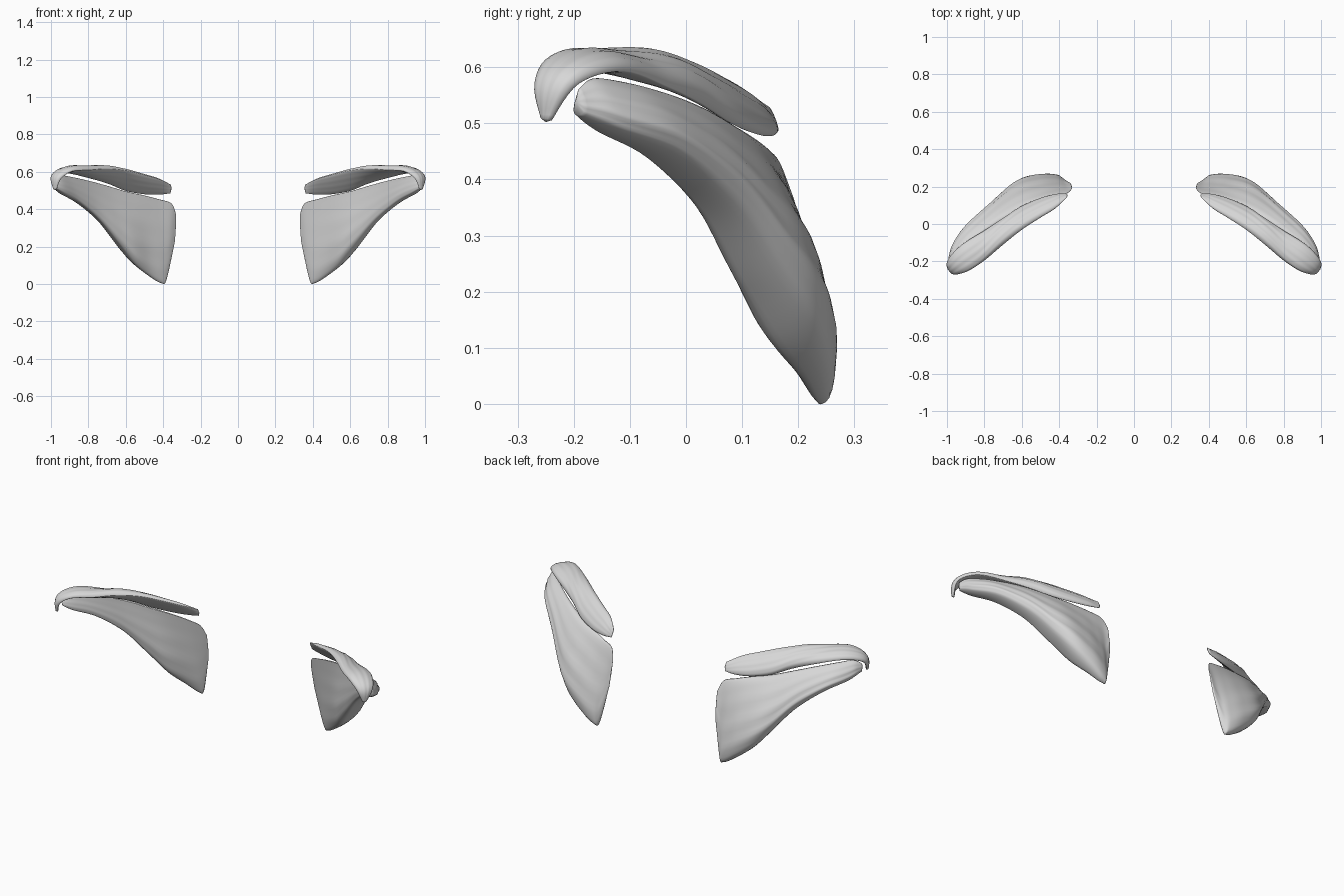
import bpy, bmesh
from math import sin, cos, pi, copysign
from mathutils import Vector

cube = bpy.data.objects.get("Cube")
if cube:
    bpy.data.objects.remove(cube, do_unlink=True)

grey = bpy.data.materials.new("muscle grey")
grey.use_nodes = True
tone = (0.68, 0.68, 0.68, 1)
grey.diffuse_color = tone
grey.node_tree.nodes["Principled BSDF"].inputs["Base Color"].default_value = tone

RING = 48    # points around a section
STEPS = 6    # sections between neighbouring stations

# Each station: upper edge xyz, lower edge xyz, bulge outward, bulge inward
UPPER = [
    (.358, .145, .53, .362, .163, .485, .006, .004),
    (.42, .085, .56, .42, .155, .478, .022, .006),
    (.50, .035, .583, .50, .132, .48, .03, .008),
    (.60, -.03, .608, .60, .087, .498, .038, .008),
    (.70, -.11, .618, .69, .03, .535, .045, .008),
    (.80, -.195, .61, .79, -.03, .565, .04, .006),
    (.885, -.25, .604, .92, -.11, .594, .032, .006),
    (.945, -.268, .565, .992, -.19, .572, .025, .005),
    (.97, -.257, .508, .985, -.24, .506, .008, .006),
]
LOWER = [
    (.331, .19, .37, .337, .215, .23, .006, 0),
    (.355, .165, .43, .382, .238, .025, .022, .006),
    (.42, .145, .452, .41, .238, .004, .042, .014),
    (.50, .115, .473, .48, .22, .045, .066, .025),
    (.60, .075, .495, .56, .175, .11, .09, .034),
    (.70, .025, .525, .635, .11, .21, .09, .022),
    (.80, -.04, .552, .74, .035, .34, .075, .014),
    (.89, -.11, .572, .85, -.06, .435, .066, .012),
    (.95, -.165, .58, .935, -.155, .485, .046, .01),
    (.985, -.192, .56, .98, -.195, .515, .015, .006),
]


def blend(a, b, c, d, t):
    """Smooth curve value between b and c."""
    return [q + t / 2 * (r - p + t * (2 * p - 5 * q + 4 * r - s + t * (3 * (q - r) + s - p)))
            for p, q, r, s in zip(a, b, c, d)]


def refine(stations):
    padded = [stations[0]] + stations + [stations[-1]]
    rows = [blend(*padded[i:i + 4], k / STEPS)
            for i in range(len(stations) - 1) for k in range(STEPS)]
    return rows + [stations[-1]]


def muscle(name, stations, side, sag):
    """Loft a muscle; sag shifts its fullness towards the lower edge."""
    rows = refine(stations)
    mids = [(Vector(r[:3]) + Vector(r[3:6])) / 2 for r in rows]
    bm = bmesh.new()
    rings = []
    last = len(rows) - 1
    for i, row in enumerate(rows):
        half = (Vector(row[:3]) - Vector(row[3:6])) / 2
        along = mids[min(i + 1, last)] - mids[max(i - 1, 0)]
        out = half.cross(along).normalized()
        ring = []
        for k in range(RING):
            a = 2 * pi * k / RING
            s, c = copysign(abs(sin(a)) ** 0.8, sin(a)), cos(a)
            depth = row[6] * (1 - sag * c / 2) if s > 0 else row[7] * (1 - sag * c)
            # shallow lengthwise fibre grooves
            groove = 1 + 0.035 * sin(a * 11 + i * 0.13) * abs(s)
            p = mids[i] + half * c + out * depth * s * groove
            ring.append(bm.verts.new((p.x * side, p.y, p.z)))
        rings.append(ring)
    for one, two in zip(rings, rings[1:]):
        for k in range(RING):
            n = (k + 1) % RING
            bm.faces.new((one[k], one[n], two[n], two[k]))
    # rounded end caps
    for ring, mid, inner in ((rings[0], mids[0], mids[1]), (rings[-1], mids[-1], mids[-2])):
        tip = mid + (mid - inner).normalized() * 0.005
        centre = bm.verts.new((tip.x * side, tip.y, tip.z))
        for k in range(RING):
            bm.faces.new((ring[k], ring[(k + 1) % RING], centre))
    bmesh.ops.recalc_face_normals(bm, faces=bm.faces)
    for f in bm.faces:
        f.smooth = True
    mesh = bpy.data.meshes.new(name)
    bm.to_mesh(mesh)
    bm.free()
    mesh.materials.append(grey)
    obj = bpy.data.objects.new(name, mesh)
    bpy.context.collection.objects.link(obj)


# Mirrored pairs of shoulder blade muscles
for label, side in (("left", 1), ("right", -1)):
    muscle(label + "_upper_blade_muscle", UPPER, side, 0)
    muscle(label + "_lower_blade_muscle", LOWER, side, 0.9)
